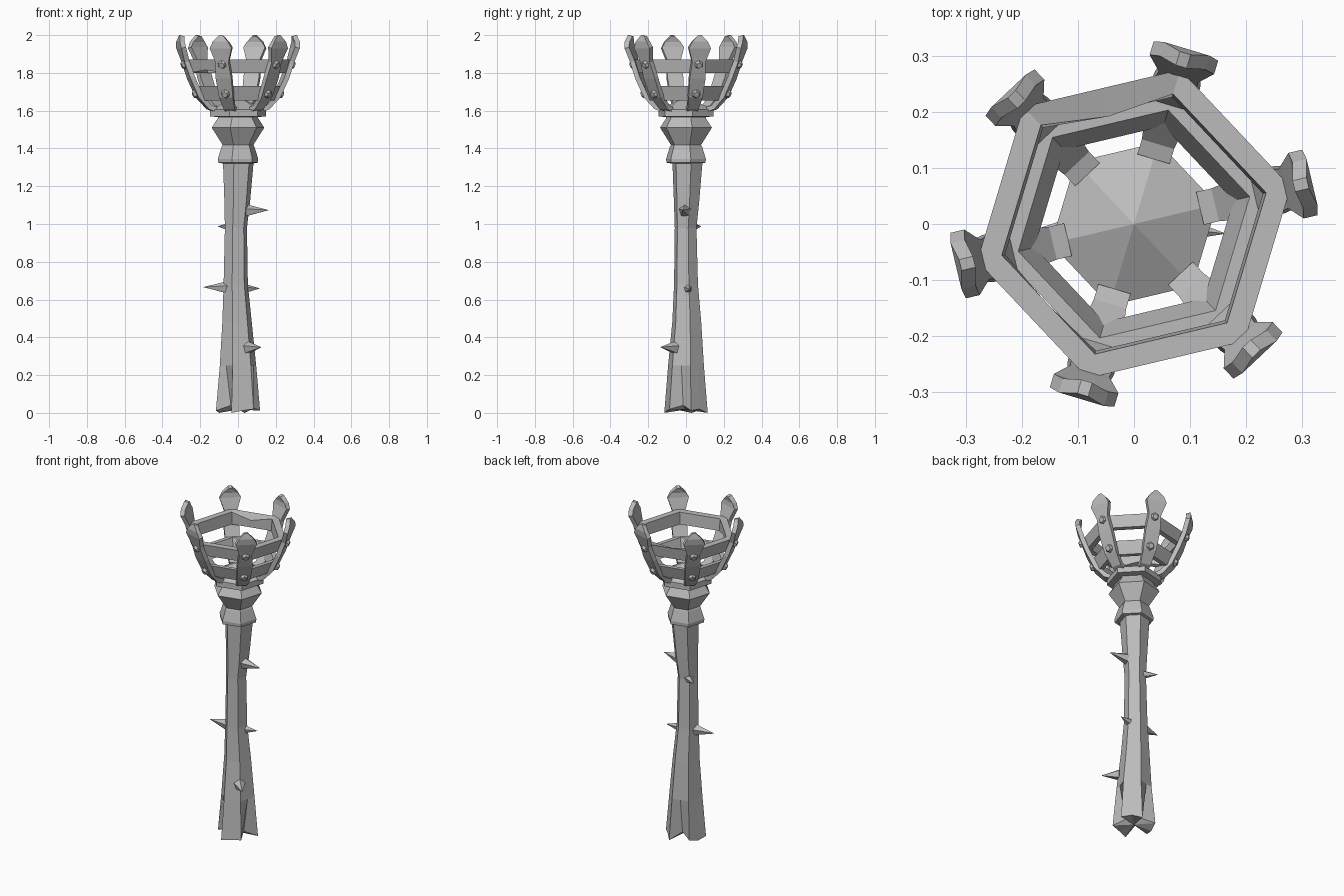
import bpy, bmesh, math
from mathutils import Vector

if "Cube" in bpy.data.objects:
    bpy.data.objects.remove(bpy.data.objects["Cube"])

TURN = math.radians(13.3)      # corner direction shared by every six-sided part
SIXTH = math.pi / 3

metal = bpy.data.materials.new("plain grey")
metal.use_nodes = True
metal.diffuse_color = (0.5, 0.5, 0.5, 1)
metal.node_tree.nodes["Principled BSDF"].inputs["Base Color"].default_value = (0.5, 0.5, 0.5, 1)


def finish(name, bm):
    bmesh.ops.recalc_face_normals(bm, faces=bm.faces)
    mesh = bpy.data.meshes.new(name)
    bm.to_mesh(mesh)
    bm.free()
    mesh.materials.append(metal)
    obj = bpy.data.objects.new(name, mesh)
    bpy.context.collection.objects.link(obj)
    return obj


def loft(name, loops, closed=False, caps=True):
    """Skin a list of point loops; closed joins the last loop to the first."""
    bm = bmesh.new()
    rows = [[bm.verts.new(p) for p in loop] for loop in loops]
    pairs = list(zip(rows, rows[1:]))
    if closed:
        pairs.append((rows[-1], rows[0]))
    n = len(rows[0])
    for a, b in pairs:
        for i in range(n):
            j = (i + 1) % n
            bm.faces.new((a[i], a[j], b[j], b[i]))
    if caps and not closed:
        for row in (rows[0], rows[-1]):
            centre = sum((v.co for v in row), Vector()) / n
            tip = bm.verts.new(centre)
            for i in range(n):
                bm.faces.new((row[i], row[(i + 1) % n], tip))
    return finish(name, bm)


def hexagon(r, z, cx=0, cy=0):
    return [Vector((cx + r * math.cos(TURN + k * SIXTH),
                    cy + r * math.sin(TURN + k * SIXTH), z)) for k in range(6)]


def split_hexagon(r, z, cx=0, cy=0):
    """Hexagon with an extra point in the middle of each side."""
    h = hexagon(r, z, cx, cy)
    out = []
    for k in range(6):
        out += [h[k], (h[k] + h[(k + 1) % 6]) / 2]
    return out


# Handle: slightly crooked shaft, splintered at the foot
shaft = [(0.03, 0.12, 0, 0), (0.25, 0.099, 0, 0), (0.48, 0.08, -0.005, 0.004),
         (0.68, 0.066, -0.012, 0), (0.98, 0.06, -0.011, -0.002),
         (1.12, 0.07, -0.004, 0.003), (1.34, 0.084, 0.002, 0.008)]
loops = [split_hexagon(r, z, x, y) for z, r, x, y in shaft]
for k in range(12):
    p = loops[0][k]
    if k in (3, 7, 11):                        # folds
        p.x *= 0.5
        p.y *= 0.5
        p.z = 0.04
    else:
        p.z = (0.012, 0.02, 0.0)[k % 3]
loft("handle", loops)

# Collar with its stepped knob and the coal-like peak in the cup
collar = [(0.08, 1.32), (0.108, 1.325), (0.11, 1.345), (0.088, 1.412), (0.083, 1.418),
          (0.143, 1.51), (0.11, 1.56), (0.11, 1.566), (0.152, 1.57), (0.152, 1.605),
          (0.001, 1.675)]
loft("collar", [hexagon(r, z) for r, z in collar])


# Cage hoops, the upper one chipped
def hoop(name, section, chips=()):
    loops = [split_hexagon(r, z) for r, z in section]
    for side, corner, dz, scale in chips:
        p = loops[corner][2 * side + 1]
        p.z += dz
        p.x *= scale
        p.y *= scale
    loft(name, loops, closed=True)


hoop("upper_hoop", [(0.27, 1.80), (0.287, 1.872), (0.242, 1.872), (0.236, 1.80)],
     [(1, 2, -0.025, 0.94), (3, 3, 0.03, 1.03), (3, 0, 0.015, 1)])
hoop("lower_hoop", [(0.21, 1.655), (0.24, 1.73), (0.212, 1.73), (0.182, 1.655)])

# Cage prongs: bent straps ending in pointed leaves
strap = [(0.13, 1.595, 0.03), (0.165, 1.608, 0.03), (0.222, 1.67, 0.038),
         (0.268, 1.77, 0.043), (0.298, 1.855, 0.036), (0.304, 1.875, 0.042),
         (0.322, 1.93, 0.06), (0.326, 1.965, 0.042), (0.318, 2.0, 0.01)]
THICK = 0.026


def place(angle, r, side, z):
    c, s = math.cos(angle), math.sin(angle)
    return Vector((r * c - side * s, r * s + side * c, z))


def cone(name, base, direction, r1, r2, length, sides):
    bm = bmesh.new()
    bmesh.ops.create_cone(bm, cap_ends=True, segments=sides, radius1=r1, radius2=r2, depth=length)
    d = Vector(direction).normalized()
    bmesh.ops.translate(bm, verts=bm.verts, vec=(0, 0, length / 2))
    bmesh.ops.rotate(bm, verts=bm.verts, matrix=d.to_track_quat('Z', 'Y').to_matrix())
    bmesh.ops.translate(bm, verts=bm.verts, vec=base)
    return finish(name, bm)


for k in range(6):
    a = TURN + k * SIXTH
    loops = []
    for i, (r, z, w) in enumerate(strap):
        before, after = strap[max(i - 1, 0)], strap[min(i + 1, len(strap) - 1)]
        run = Vector((after[0] - before[0], after[1] - before[1])).normalized()
        ri, zi = r - run.y * THICK, min(z + run.x * THICK, 2.0)
        loops.append([place(a, r, -w, z), place(a, r, w, z),
                      place(a, ri, w, zi), place(a, ri, -w, zi)])
    loft(f"prong_{k + 1}", loops)
    # Two rivets on each strap
    for label, r, z in (("upper", 0.29, 1.845), ("lower", 0.228, 1.69)):
        cone(f"{label}_rivet_{k + 1}", place(a, r, 0, z),
             place(a, 0.93, 0, -0.37), 0.026, 0.016, 0.018, 6)

# Thorns: heading in degrees, height, start distance, length, base radius
thorns = [(-6, 1.07, 0.045, 0.12, 0.034), (143, 0.985, 0.05, 0.085, 0.026),
          (184, 0.662, 0.055, 0.13, 0.036), (12, 0.657, 0.05, 0.07, 0.022),
          (-48, 0.345, 0.08, 0.105, 0.034)]
for i, (deg, z, r, length, base) in enumerate(thorns):
    a = math.radians(deg)
    cone(f"thorn_{i + 1}", place(a, r, 0, z), place(a, 1, 0, 0.03), base, 0, length, 5)
